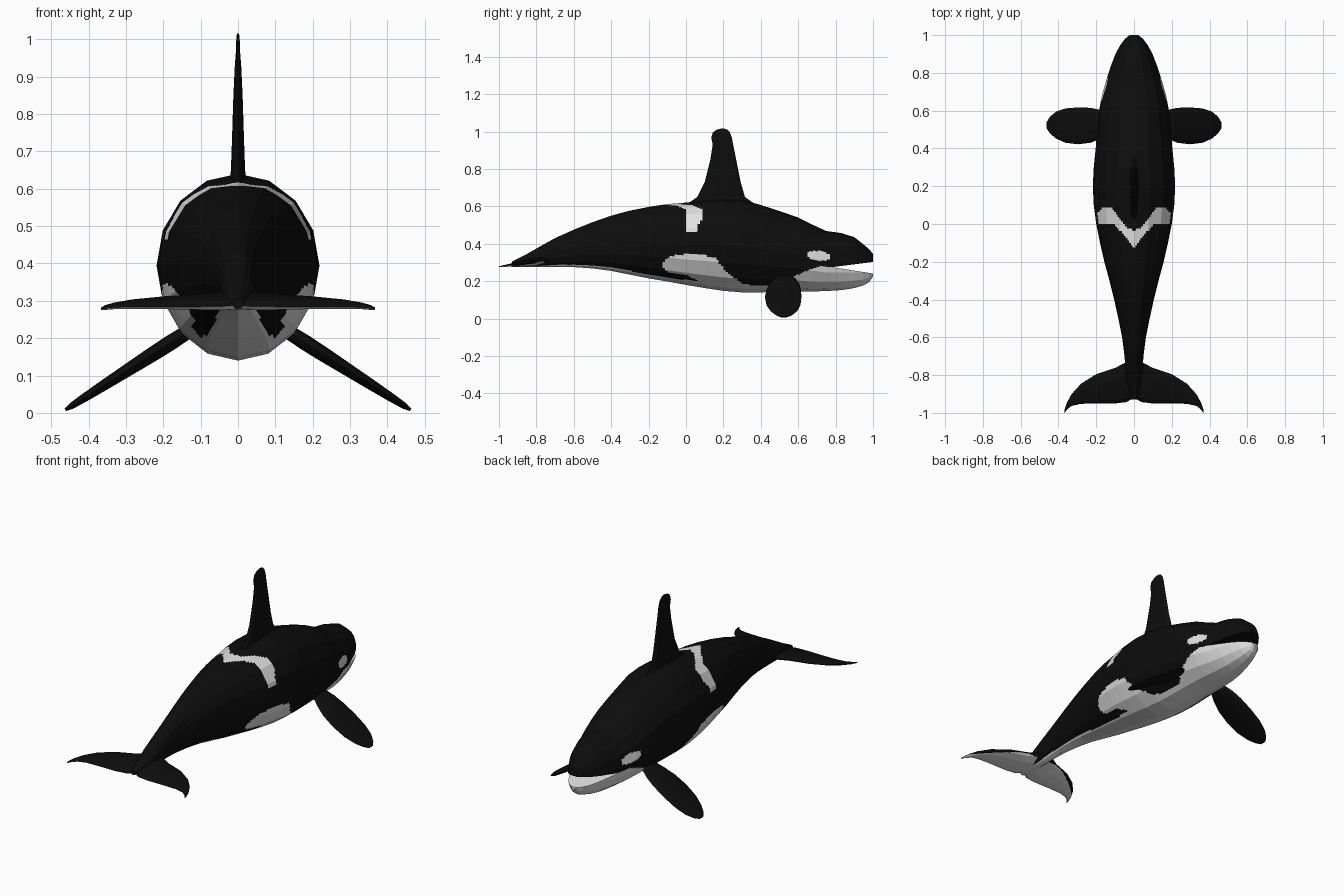
import bpy, bmesh, math
from mathutils import Vector

if "Cube" in bpy.data.objects:
    bpy.data.objects.remove(bpy.data.objects["Cube"])


def material(name, value):
    m = bpy.data.materials.new(name)
    m.diffuse_color = (value, value, value, 1)
    m.use_nodes = True
    m.node_tree.nodes["Principled BSDF"].inputs["Base Color"].default_value = m.diffuse_color
    return m


MATS = [material("black skin", 0.004), material("white skin", 0.75)]


def lerp(x, pts):
    """Piecewise linear curve through (x, value) points."""
    if x <= pts[0][0]:
        return pts[0][1]
    for (a, va), (b, vb) in zip(pts, pts[1:]):
        if x <= b:
            return va + (vb - va) * (x - a) / (b - a)
    return pts[-1][1]


def loft(name, rows, sides, cuts=0):
    """Skin elliptical rings given as (centre, half axis u, half axis v)."""
    bm = bmesh.new()
    rings = []
    for c, u, v in rows:
        c, u, v = Vector(c), Vector(u), Vector(v)
        angles = [2 * math.pi * i / sides for i in range(sides)]
        rings.append([bm.verts.new(c + u * math.cos(a) + v * math.sin(a)) for a in angles])
    for r, s in zip(rings, rings[1:]):
        for i in range(sides):
            j = (i + 1) % sides
            bm.faces.new((r[i], r[j], s[j], s[i]))
    if cuts:
        bmesh.ops.subdivide_edges(bm, edges=bm.edges[:], cuts=cuts, use_grid_fill=True)
    bmesh.ops.holes_fill(bm, edges=[e for e in bm.edges if e.is_boundary], sides=0)
    bmesh.ops.recalc_face_normals(bm, faces=bm.faces[:])
    me = bpy.data.meshes.new(name)
    bm.to_mesh(me)
    bm.free()
    for m in MATS:
        me.materials.append(m)
    ob = bpy.data.objects.new(name, me)
    bpy.context.collection.objects.link(ob)
    return ob


def paint(ob, is_white):
    for p in ob.data.polygons:
        p.material_index = 1 if is_white(p.center, p.normal) else 0


# Body: y, top, bottom, half width
BODY = [
    (-0.93, .305, .28, .015), (-0.86, .34, .277, .035), (-0.79, .38, .275, .045),
    (-0.70, .43, .275, .05), (-0.60, .475, .275, .063), (-0.50, .515, .268, .083),
    (-0.40, .55, .255, .105), (-0.30, .577, .235, .13), (-0.20, .597, .215, .157),
    (-0.10, .612, .198, .18), (0, .62, .18, .2), (0.10, .632, .163, .213),
    (0.20, .64, .148, .218), (0.30, .635, .14, .213), (0.40, .607, .14, .203),
    (0.50, .575, .143, .195), (0.60, .54, .145, .185), (0.68, .50, .145, .17),
    (0.75, .468, .147, .15), (0.83, .457, .152, .125), (0.90, .435, .163, .098),
    (0.95, .395, .178, .072), (0.98, .37, .195, .05), (1.0, .345, .225, .025)]
body = loft("body", [((0, y, (t + b) / 2), (w, 0, 0), (0, 0, (t - b) / 2))
                     for y, t, b, w in BODY], 16, 7)

# Open mouth: wedge cut out of the head
bm = bmesh.new()
wedge = [(.78, .275), (1.1, .315), (1.1, .225)]
left, right = [[bm.verts.new((x, y, z)) for y, z in wedge] for x in (-.3, .3)]
bm.faces.new(left)
bm.faces.new(right)
for i in range(3):
    j = (i + 1) % 3
    bm.faces.new((left[i], left[j], right[j], right[i]))
bmesh.ops.recalc_face_normals(bm, faces=bm.faces[:])
me = bpy.data.meshes.new("mouth_cutter")
bm.to_mesh(me)
bm.free()
for m in MATS:
    me.materials.append(m)
cutter = bpy.data.objects.new("mouth_cutter", me)
bpy.context.collection.objects.link(cutter)
cutter.hide_render = True
mod = body.modifiers.new("mouth", 'BOOLEAN')
mod.operation = 'DIFFERENCE'
mod.solver = 'EXACT'
mod.object = cutter
bpy.context.view_layer.objects.active = body
bpy.ops.object.modifier_apply(modifier=mod.name)
bpy.data.objects.remove(cutter)

# Borders of the white markings
SADDLE_BACK = [(0, -.125), (.03, -.09), (.1, -.005), (.15, 0), (.19, .0), (.205, .025)]
SADDLE_FRONT = [(0, -.035), (.04, -.02), (.09, .05), (.12, .088), (.165, .09), (.205, .045)]
BELLY_X = [(-.8, .02), (-.6, .03), (-.4, .05), (-.1, .075), (.07, .1)]
BELLY_Z = [(.3, .19), (.36, .175), (.5, .18), (.58, .225), (.63, .25), (.72, .282), (.8, .274)]
FLANK_TOP = [(-.13, .285), (-.11, .318), (-.05, .343), (.08, .343), (.16, .325),
             (.2, .27), (.25, .225), (.3, .19)]
FLANK_LOW = [(-.13, .28), (-.1, .25), (0, .232), (.06, .205), (.075, .1)]


def body_white(c, n):
    x, y, z = abs(c.x), c.y, c.z
    if z > .465 and lerp(x, SADDLE_BACK) < y < lerp(x, SADDLE_FRONT):
        return True
    if ((y - .71) / .062) ** 2 + ((z - .335 + (y - .71) * .1) / .026) ** 2 < 1:
        return True
    if -.13 < y < .3 and lerp(y, FLANK_LOW) < z < lerp(y, FLANK_TOP):
        return True
    if y < .075:
        return z < .29 and n.z < 0 and x < lerp(y, BELLY_X)
    return y >= .3 and z < lerp(y, BELLY_Z)


paint(body, body_white)

# Dorsal fin: z, rear y, front y, half thickness
DORSAL = [(.56, -.02, .40, .028), (.615, .01, .365, .024), (.65, .06, .315, .02),
          (.73, .1, .292, .017), (.85, .13, .268, .013), (.93, .143, .252, .009),
          (.965, .135, .246, .006), (.995, .143, .235, .005), (1.01, .165, .22, .004),
          (1.015, .185, .205, .002)]
loft("dorsal_fin", [((0, (a + b) / 2, z), (0, (b - a) / 2, 0), (t, 0, 0))
                    for z, a, b, t in DORSAL], 10)

# Flippers: distance along the blade (0-1), rear y, front y, half thickness
FLIPPER = [(0, .48, .58, .02), (.15, .45, .605, .022), (.3, .43, .615, .021),
           (.5, .422, .617, .018), (.7, .43, .612, .015), (.85, .452, .595, .012),
           (.95, .48, .568, .009), (1, .505, .54, .004)]
# Tail flukes: x, front y, rear y, half thickness
FLUKE = [(0, -.72, -.92, .022), (.04, -.73, -.943, .021), (.1, -.762, -.95, .018),
         (.2, -.795, -.95, .014), (.28, -.845, -.952, .011), (.33, -.9, -.963, .008),
         (.355, -.945, -.982, .006), (.367, -.98, -1.0, .003)]
for side, s in (("left", -1), ("right", 1)):
    root, tip = Vector((s * .13, 0, .22)), Vector((s * .462, 0, .008))
    axis = (tip - root).normalized()
    across = Vector((-axis.z, 0, axis.x))
    loft(side + "_flipper", [(root.lerp(tip, k) + Vector((0, (a + b) / 2, 0)),
                              (0, (b - a) / 2, 0), across * t)
                             for k, a, b, t in FLIPPER], 10)
    fluke = loft(side + "_tail_fluke",
                 [((s * x, (f + r) / 2, .284 + .14 * ((f + r) / 2 + .95)),
                   (0, (f - r) / 2, .14 * (f - r) / 2), (0, 0, t))
                  for x, f, r, t in FLUKE], 10, 5)
    # pale underside with a dark leading edge
    paint(fluke, lambda c, n: n.z < -.3 and c.y < -.752 - 1.5 * c.x ** 2)
